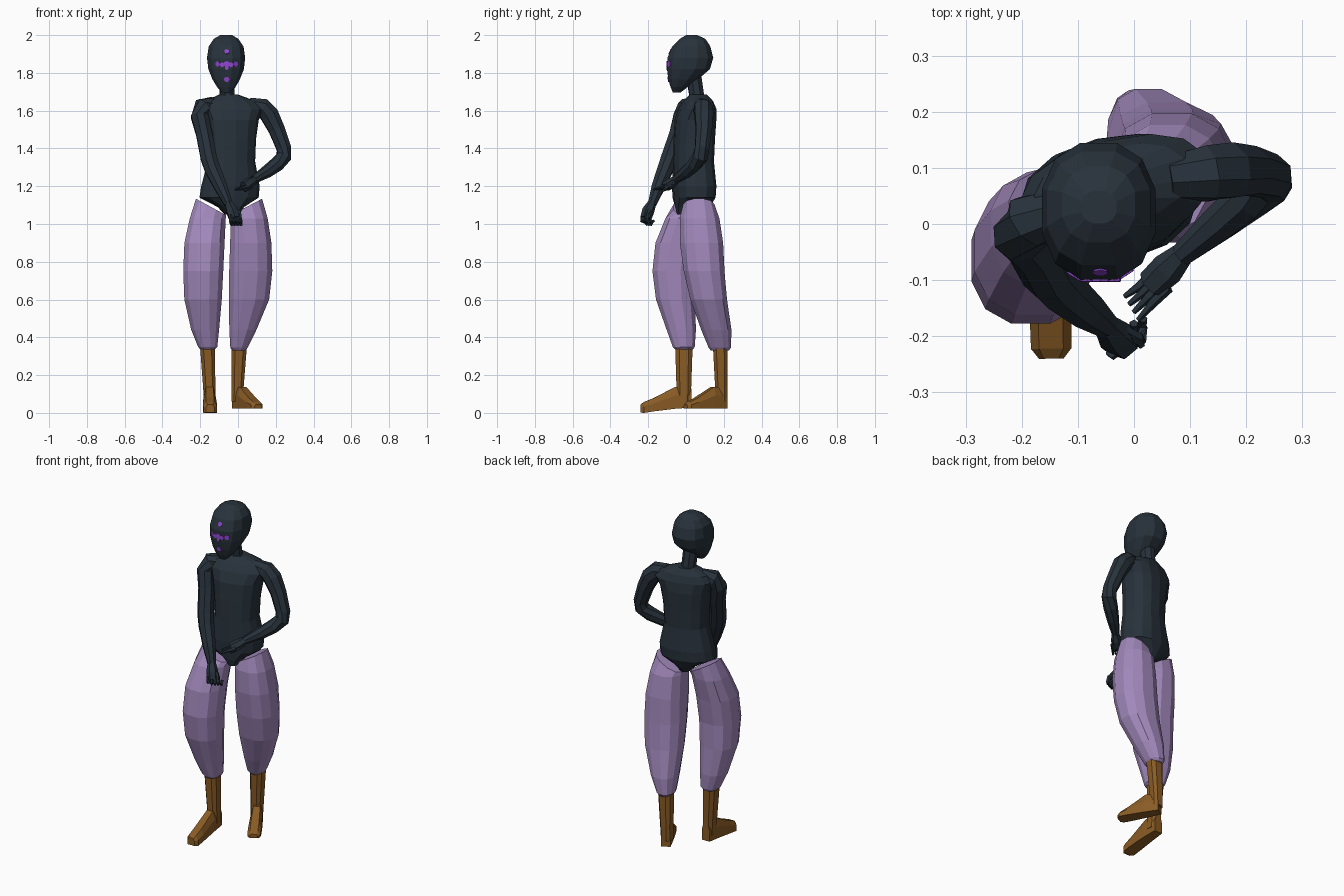
import bpy, bmesh, math
from mathutils import Vector, Matrix
from mathutils.bvhtree import BVHTree


def material(name, rgb):
    m = bpy.data.materials.new(name)
    m.diffuse_color = (*rgb, 1)
    return m


DARK = material("dark slate", (0.021, 0.032, 0.044))
LILAC = material("lilac cloth", (0.36, 0.25, 0.50))
BROWN = material("brown leather", (0.25, 0.105, 0.018))
PURPLE = material("bright purple", (0.27, 0.06, 0.60))


def finish(name, bm, mat):
    bmesh.ops.recalc_face_normals(bm, faces=bm.faces)
    mesh = bpy.data.meshes.new(name)
    bm.to_mesh(mesh)
    bm.free()
    mesh.materials.append(mat)
    ob = bpy.data.objects.new(name, mesh)
    bpy.context.collection.objects.link(ob)
    return ob


def loft(name, rings, mat):
    """Skin a list of point rings and close both ends."""
    bm = bmesh.new()
    loops = [[bm.verts.new(p) for p in r] for r in rings]
    n = len(loops[0])
    for a, b in zip(loops, loops[1:]):
        for i in range(n):
            j = (i + 1) % n
            bm.faces.new((a[i], a[j], b[j], b[i]))
    bm.faces.new(loops[0])
    bm.faces.new(loops[-1])
    return finish(name, bm, mat)


def stack(name, rows, mat, n=12, power=0.85, turn=0):
    """Loft horizontal rings given as (z, x0, x1, y0, y1[, tilt])."""
    rings = []
    for z, x0, x1, y0, y1, *tilt in rows:
        c = Vector(((x0 + x1) / 2, (y0 + y1) / 2, z))
        rot = Matrix.Rotation(math.radians(turn), 3, 'Z')
        ring = []
        for i in range(n):
            a = math.tau * (i + 0.5) / n
            u = math.copysign(abs(math.cos(a)) ** power, math.cos(a))
            v = math.copysign(abs(math.sin(a)) ** power, math.sin(a))
            lift = tilt[0] * u if tilt else 0
            ring.append(c + rot @ Vector((u * (x1 - x0) / 2, v * (y1 - y0) / 2, lift)))
        rings.append(ring)
    return loft(name, rings, mat)


def tube(name, pts, mat, n=8):
    """Loft round rings along a path of (x, y, z, radius)."""
    ps = [Vector(p[:3]) for p in pts]
    rings = []
    for k, p in enumerate(ps):
        d = (ps[min(k + 1, len(ps) - 1)] - ps[max(k - 1, 0)]).normalized()
        s = d.cross(Vector((0.3, 1, 0.1))).normalized()
        t = d.cross(s)
        rings.append([p + pts[k][3] * (s * math.cos(math.tau * i / n) + t * math.sin(math.tau * i / n))
                      for i in range(n)])
    return loft(name, rings, mat)


# Head and neck
head = stack("head", [
    (1.695, -0.085, -0.04, -0.07, -0.03),
    (1.725, -0.112, -0.012, -0.083, 0.01),
    (1.765, -0.137, 0.012, -0.096, 0.065),
    (1.82, -0.160, 0.034, -0.104, 0.13),
    (1.88, -0.167, 0.041, -0.102, 0.148),
    (1.94, -0.158, 0.032, -0.076, 0.132),
    (1.98, -0.130, 0.004, -0.035, 0.105),
    (2.0, -0.095, -0.03, 0.0, 0.06)], DARK)
tube("neck", [(-0.055, 0.06, 1.62, 0.055), (-0.058, 0.055, 1.69, 0.041), (-0.062, 0.04, 1.79, 0.042)], DARK)

# Torso, turned a little towards its left
stack("torso", [
    (1.05, -0.065, 0.0, -0.05, 0.10),
    (1.09, -0.105, 0.03, -0.06, 0.13),
    (1.14, -0.205, 0.11, -0.065, 0.15),
    (1.20, -0.195, 0.115, -0.068, 0.155),
    (1.33, -0.160, 0.09, -0.065, 0.145),
    (1.45, -0.165, 0.095, -0.062, 0.15),
    (1.55, -0.180, 0.11, -0.055, 0.155),
    (1.61, -0.205, 0.14, -0.03, 0.15),
    (1.65, -0.18, 0.10, -0.005, 0.135),
    (1.685, -0.10, 0.0, 0.02, 0.11)], DARK, n=14, turn=14)

# Arms
tube("right_arm", [
    (-0.13, 0.035, 1.635, 0.04), (-0.185, 0.005, 1.62, 0.052), (-0.203, -0.02, 1.57, 0.05),
    (-0.18, -0.045, 1.48, 0.046), (-0.155, -0.09, 1.35, 0.046), (-0.135, -0.11, 1.29, 0.045),
    (-0.088, -0.15, 1.19, 0.037), (-0.05, -0.18, 1.105, 0.024)], DARK)
tube("left_arm", [
    (0.06, 0.08, 1.63, 0.04), (0.13, 0.09, 1.615, 0.052), (0.165, 0.095, 1.58, 0.053),
    (0.205, 0.095, 1.50, 0.046), (0.243, 0.085, 1.40, 0.041), (0.243, 0.075, 1.355, 0.042),
    (0.205, 0.045, 1.315, 0.040), (0.15, 0.0, 1.275, 0.034), (0.085, -0.055, 1.235, 0.022)], DARK)

# Hands: a loose fist and an open hand
tube("right_palm", [(-0.05, -0.18, 1.11, 0.023), (-0.033, -0.20, 1.07, 0.033),
                    (-0.02, -0.213, 1.03, 0.030)], DARK, n=6)
tube("left_palm", [(0.09, -0.05, 1.237, 0.02), (0.06, -0.08, 1.215, 0.03),
                   (0.03, -0.108, 1.198, 0.027)], DARK, n=6)
for i in range(4):
    x, y = -0.04 + 0.016 * i, -0.228 + 0.008 * i
    tube(f"right_finger_{i + 1}", [(x, y, 1.05, 0.011), (x + 0.003, y - 0.004, 1.015, 0.011),
                                   (x + 0.007, y + 0.02, 0.998, 0.010), (x + 0.008, y + 0.035, 1.02, 0.008)], DARK, n=5)
    x, y = 0.018 + 0.008 * i, -0.095 - 0.01 * i
    tube(f"left_finger_{i + 1}", [(x + 0.02, y + 0.012, 1.203, 0.010), (x - 0.008, y - 0.015, 1.192, 0.009),
                                  (x - 0.035, y - 0.034 - 0.004 * i, 1.182, 0.005)], DARK, n=5)
tube("right_thumb", [(-0.02, -0.19, 1.08, 0.012), (0.008, -0.205, 1.055, 0.011), (0.012, -0.215, 1.025, 0.008)], DARK, n=5)
tube("left_thumb", [(0.08, -0.07, 1.215, 0.012), (0.06, -0.105, 1.19, 0.010), (0.035, -0.125, 1.175, 0.007)], DARK, n=5)

# Baggy trousers, cut high at the hip and low at the crotch
stack("right_trouser_leg", [
    (0.335, -0.200, -0.122, -0.058, 0.038),
    (0.35, -0.213, -0.108, -0.072, 0.048),
    (0.44, -0.250, -0.098, -0.105, 0.055),
    (0.60, -0.287, -0.083, -0.162, 0.050),
    (0.75, -0.293, -0.075, -0.181, 0.050),
    (0.90, -0.287, -0.068, -0.165, 0.070),
    (1.03, -0.258, -0.062, -0.112, 0.095),
    (1.09, -0.225, -0.060, -0.068, 0.100, -0.045)], LILAC)
stack("left_trouser_leg", [
    (0.33, -0.030, 0.040, 0.130, 0.228),
    (0.345, -0.042, 0.052, 0.118, 0.240),
    (0.44, -0.048, 0.100, 0.078, 0.243),
    (0.60, -0.052, 0.168, 0.020, 0.220),
    (0.75, -0.050, 0.185, -0.015, 0.207),
    (0.90, -0.045, 0.180, -0.036, 0.200),
    (1.03, -0.040, 0.160, -0.036, 0.180),
    (1.09, -0.040, 0.130, -0.018, 0.153, 0.045)], LILAC)


# Boots: a tapered shaft and a wedge-shaped foot
def boot(side, shaft, heel, turn, drop):
    stack(side + "_boot_shaft", shaft, BROWN, n=8, power=0.7)
    rot = Matrix.Rotation(math.radians(turn), 3, 'Z')
    rings = []
    # distance forward, half width, sole height, top height
    for d, w, z0, z1 in [(0, 0.026, 0.028, 0.13), (0.085, 0.032, 0.022, 0.138),
                         (0.20, 0.037, 0.008, 0.078), (0.25, 0.036, 0.0, 0.058), (0.268, 0.022, 0.002, 0.045)]:
        z0 = z0 if drop else 0.022
        d = d if drop else d * 0.9
        prof = [(-w, z0), (w, z0), (w, z0 + (z1 - z0) * 0.6), (w * 0.6, z1), (-w * 0.6, z1), (-w, z0 + (z1 - z0) * 0.6)]
        rings.append([Vector(heel) + rot @ Vector((x, -d, z)) for x, z in prof])
    loft(side + "_boot_foot", rings, BROWN)


boot("right", [(0.06, -0.182, -0.118, -0.05, 0.028), (0.14, -0.187, -0.118, -0.053, 0.030),
               (0.36, -0.204, -0.120, -0.060, 0.038)], (-0.152, 0.028, 0), 1, True)
boot("left", [(0.06, -0.036, 0.028, 0.15, 0.22), (0.14, -0.036, 0.032, 0.152, 0.222),
              (0.36, -0.036, 0.050, 0.14, 0.222)], (-0.01, 0.208, 0), 29, False)

# Painted face marks: thin plates laid on the face
hb = bmesh.new()
hb.from_mesh(head.data)
tree = BVHTree.FromBMesh(hb)
hb.free()
marks = [(-0.06, 1.912, 0.014), (-0.06, 1.766, 0.015), (-0.06, 1.845, 0.018), (-0.06, 1.825, 0.010)]
for s in (-1, 1):
    marks += [(-0.06 + s * 0.024, 1.843, 0.013), (-0.06 + s * 0.046, 1.847, 0.015)]
for k, (x, z, r) in enumerate(marks):
    hit, normal, _, _ = tree.ray_cast(Vector((x, -1, z)), Vector((0, 1, 0)))
    if normal.y > 0:
        normal = -normal
    bm = bmesh.new()
    bmesh.ops.create_cone(bm, cap_ends=True, segments=7, radius1=r, radius2=r, depth=0.006)
    bm.transform(Matrix.Translation(hit) @ normal.to_track_quat('Z', 'Y').to_matrix().to_4x4())
    finish(f"face_mark_{k + 1}", bm, PURPLE)
